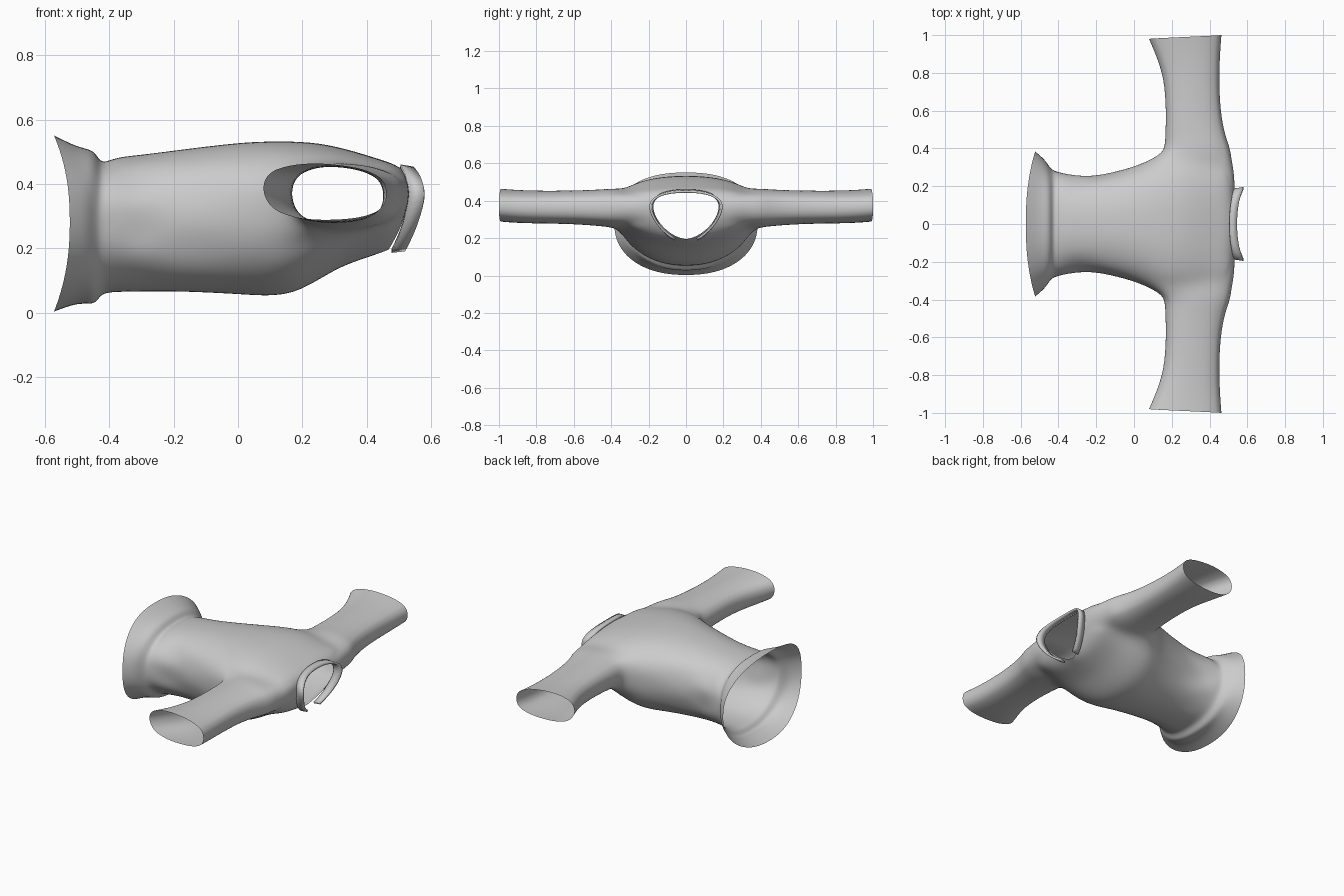
import bpy, bmesh
from math import sin, cos, pi, atan2, copysign

if "Cube" in bpy.data.objects:
    bpy.data.objects.remove(bpy.data.objects["Cube"])

N = 40


def spow(v, p):
    return copysign(abs(v) ** p, v)


def section(ring, a):
    """Point on a torso section; angle a runs from the top round through +y."""
    x, dx, w, zt, zb = ring
    c, s = cos(a), sin(a)
    q = 0.85 if c > 0 else .9 + 1.5 * max(0, x - .3)
    zm = min(.365, .28 + .13 * max(0, x + .4))
    drop = .037 * min(1, max(0, (x - .2) / .2))      # throat sits behind the nape
    end = x if c > 0 else x - drop
    px = x + dx + (end - x - dx) * c * c
    z = zm + (zt - zm if c > 0 else zm - zb) * spow(c, q)
    return (px, w * spow(s, q), z)


def finish(bm, name, levels):
    bmesh.ops.recalc_face_normals(bm, faces=bm.faces[:])
    me = bpy.data.meshes.new(name)
    bm.to_mesh(me)
    bm.free()
    for f in me.polygons:
        f.use_smooth = True
    ob = bpy.data.objects.new(name, me)
    bpy.context.collection.objects.link(ob)
    if levels:
        m = ob.modifiers.new("smooth", "SUBSURF")
        m.levels = m.render_levels = levels
    return ob


# Torso sections from hem to neck: x, forward shift of sides, half width, z top, z bottom
rings = [
    (-.573, .05, .385, .552, .002),
    (-.50, .025, .345, .515, .03),
    (-.455, 0, .315, .508, .024),
    (-.438, 0, .292, .487, .036),
    (-.422, 0, .282, .463, .06),
    (-.38, 0, .272, .484, .064),
    (-.30, 0, .252, .491, .065),
    (-.18, 0, .254, .507, .066),
    (0, 0, .302, .529, .057),
    (.09, 0, .342, .533, .05),
    (.17, -.02, .375, .533, .058),
    (.25, 0, .385, .528, .095),
    (.33, 0, .385, .511, .135),
    (.40, .02, .375, .49, .158),
    (.45, .065, .355, .474, .175),
    (.48, .052, .26, .464, .185),
    (.505, .027, .175, .45, .195),
]
J0, J1, I0, I1 = 10, 14, 6, 13      # armhole block in the torso grid

# Sleeve sections: y, x min, x max, z min, z max
sleeve = [
    (.40, .16, .51, .255, .468),
    (.47, .164, .482, .263, .462),
    (.6, .168, .457, .273, .457),
    (.77, .158, .451, .276, .455),
    (.9, .112, .456, .278, .459),
    (.99, .076, .464, .286, .466),
]

bm = bmesh.new()
grid = [[bm.verts.new(section(r, 2 * pi * i / N)) for i in range(N)] for r in rings]


def in_armhole(i, j):
    return J0 <= j < J1 and (I0 <= i < I1 or N - I1 <= i < N - I0)


for j in range(len(rings) - 1):
    for i in range(N):
        if not in_armhole(i, j):
            k = (i + 1) % N
            bm.faces.new((grid[j][i], grid[j][k], grid[j + 1][k], grid[j + 1][i]))

# Sleeves grow out of the armhole edges
path = ([(I0, j) for j in range(J0, J1)] + [(i, J1) for i in range(I0, I1)]
        + [(I1, j) for j in range(J1, J0, -1)] + [(i, J0) for i in range(I1, I0, -1)])
armhole = []
for side in (1, -1):
    prev = [grid[j][(side * i) % N] for i, j in path]
    armhole += prev
    angles = [atan2((v.co.z - .362) / .107, (v.co.x - .335) / .175) for v in prev]
    for y, x0, x1, z0, z1 in sleeve:
        ring = []
        for a in angles:
            x = (x0 + x1) / 2 + (x1 - x0) / 2 * spow(cos(a), .85)
            z = (z0 + z1) / 2 + (z1 - z0) / 2 * spow(sin(a), .85)
            slant = (.01 if y > .95 else 0) * cos(a)
            z -= .012 * cos(a) * (y - .4)
            ring.append(bm.verts.new((x, side * (y + slant), z)))
        n = len(ring)
        for k in range(n):
            m = (k + 1) % n
            bm.faces.new((prev[k], prev[m], ring[m], ring[k]))
        prev = ring
for _ in range(3):
    bmesh.ops.smooth_vert(bm, verts=armhole, factor=.5,
                          use_axis_x=True, use_axis_y=True, use_axis_z=True)
bmesh.ops.delete(bm, geom=[v for v in bm.verts if not v.link_faces], context='VERTS')

# Soft folds above the hem gather, strongest on the flanks
for v in bm.verts:
    x, y, z = v.co
    if -.42 < x < -.12 and abs(y) > .1:
        fade = sin(pi * (x + .42) / .30)
        v.co.y += copysign(.008, y) * fade * sin(38 * z + 16 * x)
finish(bm, "garment_body", 2)

# Collar band, open at the throat
bm = bmesh.new()
inner = (.505, .024, .182, .455, .172)
outer = (.545, .035, .19, .448, .176)
steps = 44
rows = []
for k in range(steps + 1):
    a = (k / steps * 2 - 1) * pi * .87
    rows.append([bm.verts.new(section(r, a)) for r in (inner, outer)])
for p, q in zip(rows, rows[1:]):
    bm.faces.new((p[0], q[0], q[1], p[1]))
collar = finish(bm, "collar", 0)
sol = collar.modifiers.new("thickness", "SOLIDIFY")
sol.thickness = .012
sol.offset = 0
bpy.context.view_layer.objects.active = collar
collar.select_set(True)
bpy.ops.object.shade_smooth_by_angle()
